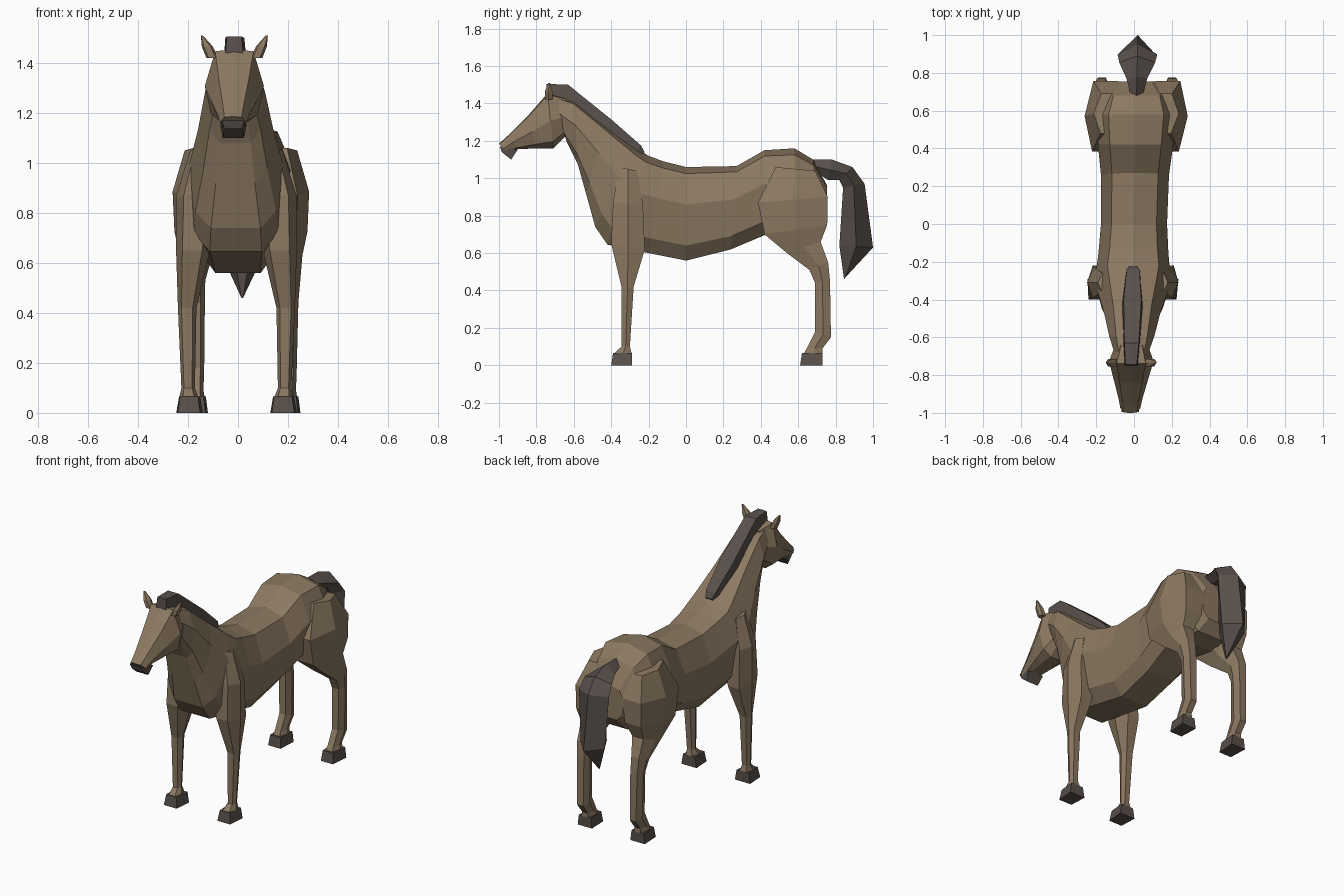
import bpy, bmesh


def material(name, rgb):
    m = bpy.data.materials.new(name)
    m.diffuse_color = (*rgb, 1)
    return m


COAT = material("coat", (0.26, 0.19, 0.12))
DARK = material("dark_hair_and_horn", (0.10, 0.08, 0.07))


def loft(name, secs, half, mat, side=1):
    """Skin sections (ya, za, yb, zb, x centre, half width).
    half lists (t from a to b, width factor) down one side, mirrored for the other."""
    shape = half + [(t, -u) for t, u in reversed(half) if u]
    bm = bmesh.new()
    rings = []
    for ya, za, yb, zb, xc, hw in secs:
        ring = []
        for t, u in shape:
            y, z = ya + (yb - ya) * t, za + (zb - za) * t
            # the animal turns very slightly along its length
            ring.append(bm.verts.new((side * (xc + hw * u) + 0.02 * y, y, z)))
        rings.append(ring)
    n = len(shape)
    for r, s in zip(rings, rings[1:]):
        for i in range(n):
            j = (i + 1) % n
            bm.faces.new((r[i], r[j], s[j], s[i]))
    bm.faces.new(rings[0])
    bm.faces.new(rings[-1])
    bmesh.ops.recalc_face_normals(bm, faces=bm.faces)
    me = bpy.data.meshes.new(name)
    bm.to_mesh(me)
    bm.free()
    me.materials.append(mat)
    ob = bpy.data.objects.new(name, me)
    bpy.context.collection.objects.link(ob)
    return ob


BARREL = [(0, 0), (.07, .68), (.4, 1), (.84, .85), (1, .52), (1, 0)]
SKULL = [(0, 0), (.03, .65), (.5, 1), (.88, .8), (1, .4)]
LIMB = [(0, .6), (.5, 1), (1, .6)]
BOX = [(0, .85), (1, 1)]

# Neck and trunk
loft("body", [
    (-.71, 1.45, -.64, 1.20, 0, .09),
    (-.60, 1.42, -.58, 1.08, 0, .12),
    (-.42, 1.28, -.535, .92, 0, .15),
    (-.25, 1.15, -.485, .74, 0, .19),
    (-.20, 1.12, -.42, .645, 0, .20),
    (-.12, 1.09, -.20, .60, 0, .185),
    (0, 1.06, 0, .56, 0, .175),
    (.27, 1.065, .24, .62, 0, .18),
    (.42, 1.15, .43, .70, 0, .20),
    (.58, 1.16, .58, .67, 0, .215),
    (.68, 1.10, .70, .68, 0, .18),
    (.755, .96, .755, .75, 0, .11)], BARREL, COAT)

# Head and lower lip
loft("head", [
    (-.64, 1.43, -.64, 1.23, 0, .085),
    (-.74, 1.455, -.71, 1.16, 0, .118),
    (-.84, 1.34, -.80, 1.16, 0, .092),
    (-.95, 1.23, -.90, 1.155, 0, .063),
    (-1.0, 1.185, -.95, 1.135, 0, .053)], SKULL, COAT)
loft("lower_lip", [
    (-.995, 1.17, -.90, 1.152, 0, .053),
    (-.985, 1.14, -.935, 1.10, 0, .042)], BOX, DARK)

# Mane
loft("mane", [
    (-.745, 1.505, -.75, 1.44, 0, .035),
    (-.63, 1.50, -.62, 1.40, 0, .045),
    (-.40, 1.315, -.43, 1.26, 0, .055),
    (-.24, 1.175, -.28, 1.13, 0, .04),
    (-.222, 1.14, -.24, 1.11, 0, .025)], BOX, DARK)

# Tail
loft("tail", [
    (.65, 1.10, .70, 1.03, 0, .03),
    (.78, 1.10, .76, .99, 0, .055),
    (.89, 1.06, .82, .99, 0, .095),
    (.955, .97, .84, .95, 0, .105),
    (1.0, .63, .82, .64, 0, .085),
    (.86, .48, .845, .46, 0, .008)],
    [(0, 0), (.5, 1), (1, .4)], DARK)

for tag, s in (("right", 1), ("left", -1)):
    # Ears
    loft("ear_" + tag, [
        (-.755, 1.42, -.715, 1.42, .088, .024),
        (-.755, 1.465, -.715, 1.465, .108, .022),
        (-.737, 1.51, -.727, 1.51, .130, .004)], LIMB, COAT, s)

    # Front leg with shoulder
    loft("front_leg_" + tag, [
        (-.36, 1.06, -.26, 1.04, .13, .055),
        (-.39, .87, -.23, .86, .16, .082),
        (-.40, .65, -.22, .62, .175, .066),
        (-.345, .42, -.28, .42, .197, .037),
        (-.345, .10, -.30, .10, .193, .027),
        (-.385, .062, -.29, .062, .19, .038)], LIMB, COAT, s)
    loft("front_hoof_" + tag, [
        (-.39, .065, -.29, .065, .188, .042),
        (-.40, 0, -.29, 0, .188, .053)], BOX, DARK, s)

    # Hind leg with haunch
    loft("hind_leg_" + tag, [
        (.48, 1.06, .69, 1.04, .13, .095),
        (.385, .87, .758, .90, .165, .108),
        (.42, .70, .755, .75, .17, .096),
        (.54, .60, .72, .66, .18, .065),
        (.66, .51, .76, .55, .19, .045),
        (.69, .44, .77, .45, .187, .040),
        (.69, .18, .775, .15, .185, .035),
        (.645, .09, .73, .09, .185, .033),
        (.63, .062, .73, .062, .185, .038)], LIMB, COAT, s)
    loft("hind_hoof_" + tag, [
        (.62, .065, .73, .065, .185, .042),
        (.61, 0, .73, 0, .185, .05)], BOX, DARK, s)
